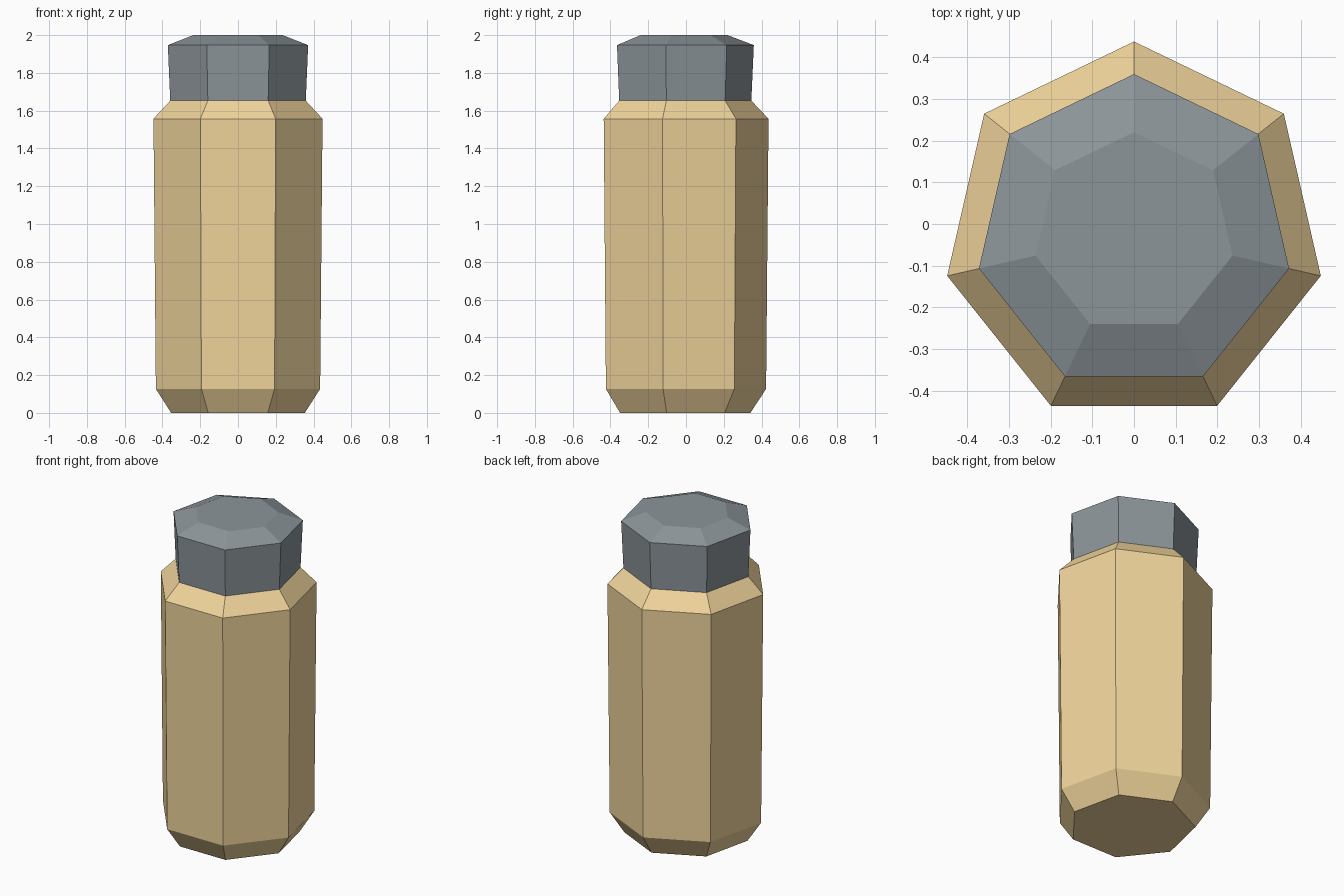
import bpy, bmesh
from math import sin, cos, tau

if "Cube" in bpy.data.objects:
    bpy.data.objects.remove(bpy.data.objects["Cube"])

SIDES = 7
Y_OFF = -0.022  # heptagon centre, so that its bounds are centred on y = 0


def lathe(name, profile, color, cap_bottom=False, cap_top=False):
    """Flat-faced seven-sided solid from (radius, z) rings, one corner at +y."""
    bm = bmesh.new()
    rings = [[bm.verts.new((r * sin(tau * i / SIDES),
                            r * cos(tau * i / SIDES) + Y_OFF, z))
              for i in range(SIDES)] for r, z in profile]
    for a, b in zip(rings, rings[1:]):
        for i in range(SIDES):
            j = (i + 1) % SIDES
            bm.faces.new((a[i], a[j], b[j], b[i]))
    if cap_bottom:
        bm.faces.new(rings[0])
    if cap_top:
        bm.faces.new(rings[-1])
    bmesh.ops.recalc_face_normals(bm, faces=bm.faces)
    # make sure the side faces point outwards on open shells
    f = max(bm.faces, key=lambda f: f.calc_area())
    c = f.calc_center_median()
    if f.normal.x * c.x + f.normal.y * (c.y - Y_OFF) + f.normal.z * (c.z - 1) < 0:
        bmesh.ops.reverse_faces(bm, faces=bm.faces)
    me = bpy.data.meshes.new(name)
    bm.to_mesh(me)
    bm.free()
    mat = bpy.data.materials.new(name + "_colour")
    mat.diffuse_color = color
    mat.use_nodes = True
    mat.node_tree.nodes["Principled BSDF"].inputs["Base Color"].default_value = mat.diffuse_color
    me.materials.append(mat)
    ob = bpy.data.objects.new(name, me)
    bpy.context.collection.objects.link(ob)
    return ob


# bottle body: chamfered foot, slightly flaring wall, sloped shoulder
lathe("bottle_body",
      [(0.363, 0), (0.446, 0.127), (0.459, 1.557), (0.368, 1.653)],
      (0.87, 0.66, 0.33, 1), cap_bottom=True)

# screw cap: slightly flaring wall, bevelled flat top
lathe("cap",
      [(0.368, 1.653), (0.381, 1.947), (0.242, 2.0)],
      (0.26, 0.30, 0.32, 1), cap_top=True)
